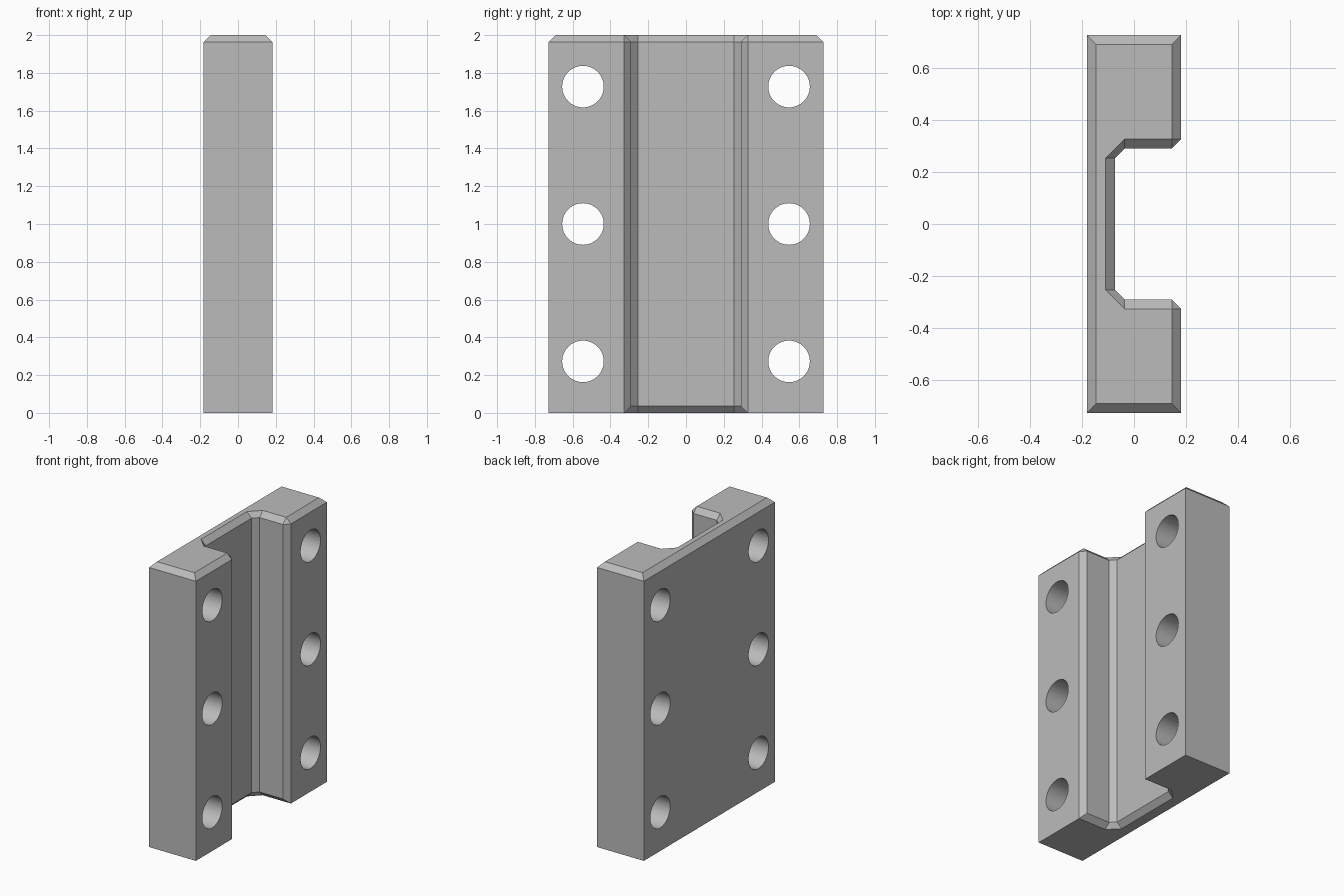
import bpy, bmesh
from math import pi, radians

if "Cube" in bpy.data.objects:
    bpy.data.objects.remove(bpy.data.objects["Cube"], do_unlink=True)

U = 2 / 55  # one chamfer width

grey = bpy.data.materials.new("plain grey")
grey.use_nodes = True
colour = (0.5, 0.5, 0.5, 1)
grey.diffuse_color = colour
grey.node_tree.nodes["Principled BSDF"].inputs["Base Color"].default_value = colour

# Half outlines of the channelled plate, mirrored across y
foot = [(-5, 20), (5, 20), (5, 9), (5, 9), (-1, 9), (-3, 7)]
body = [(-5, 20), (5, 20), (5, 9), (4, 8), (-1, 8), (-2, 7)]
head = [(-4, 19), (4, 19), (4, 9), (4, 9), (-1, 9), (-3, 7)]


def ring(bm, half, z):
    outline = half + [(x, -y) for x, y in reversed(half)]
    return [bm.verts.new((x * U, y * U, z * U)) for x, y in outline]


# Plate: stacked outlines form the walls and chamfers
bm = bmesh.new()
rings = [ring(bm, h, z) for h, z in ((foot, 0), (body, 1), (body, 54), (head, 55))]
for low, high in zip(rings, rings[1:]):
    for i in range(len(low)):
        j = (i + 1) % len(low)
        bm.faces.new((low[i], low[j], high[j], high[i]))
bm.faces.new(rings[0])
bm.faces.new(rings[-1])
bmesh.ops.remove_doubles(bm, verts=bm.verts[:], dist=0.0001)
bmesh.ops.dissolve_limit(bm, angle_limit=radians(0.5), verts=bm.verts[:], edges=bm.edges[:])
bmesh.ops.recalc_face_normals(bm, faces=bm.faces[:])
mesh = bpy.data.meshes.new("channel_plate")
bm.to_mesh(mesh)
bm.free()
mesh.materials.append(grey)
plate = bpy.data.objects.new("channel_plate", mesh)
bpy.context.collection.objects.link(plate)

# Bolt holes: three through each flange
for side in (-1, 1):
    for z in (7.5, 27.5, 47.5):
        bpy.ops.mesh.primitive_cylinder_add(
            vertices=64, radius=0.11, depth=1,
            location=(0, side * 15 * U, z * U), rotation=(0, pi / 2, 0))
        cutter = bpy.context.object
        cutter.name = "hole_cutter"
        cutter.hide_render = True
        cutter.data.materials.append(grey)
        bpy.context.view_layer.objects.active = plate
        cut = plate.modifiers.new("bolt_hole", "BOOLEAN")
        cut.operation = "DIFFERENCE"
        cut.solver = "EXACT"
        cut.object = cutter
        bpy.ops.object.modifier_apply(modifier=cut.name)
        bpy.data.objects.remove(cutter, do_unlink=True)

# Smooth bores, sharp chamfers
bpy.ops.object.select_all(action="DESELECT")
plate.select_set(True)
bpy.context.view_layer.objects.active = plate
bpy.ops.object.shade_smooth_by_angle(angle=radians(20))
